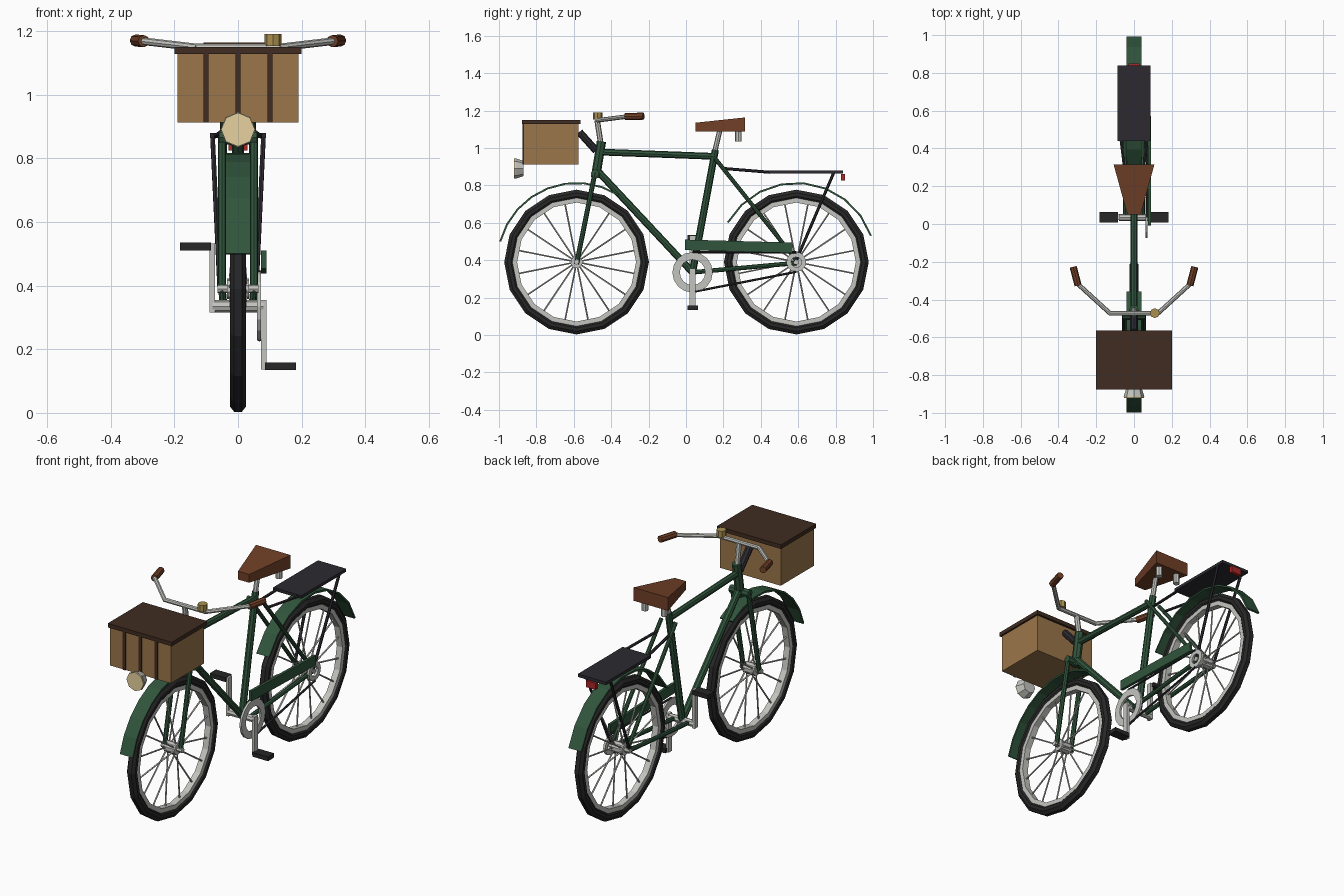
import bpy, bmesh, math
from mathutils import Vector, Matrix

if "Cube" in bpy.data.objects:
    bpy.data.objects.remove(bpy.data.objects["Cube"])


def mat(name, r, g, b):
    m = bpy.data.materials.new(name)
    m.diffuse_color = (r, g, b, 1)
    m.use_nodes = True
    m.node_tree.nodes["Principled BSDF"].inputs["Base Color"].default_value = m.diffuse_color
    return m


GREEN = mat("green_paint", 0.03, 0.09, 0.045)
BLACK = mat("rubber", 0.02, 0.02, 0.02)
DARK = mat("dark_metal", 0.025, 0.023, 0.03)
STEEL = mat("steel", 0.55, 0.55, 0.52)
LEATHER = mat("leather", 0.16, 0.05, 0.02)
WICKER = mat("wicker", 0.33, 0.18, 0.07)
BROWN = mat("dark_wood", 0.05, 0.025, 0.015)
BRASS = mat("brass", 0.4, 0.28, 0.08)
CREAM = mat("lens", 0.8, 0.65, 0.35)
RED = mat("red_lens", 0.4, 0.02, 0.02)


def finish(name, bm, m):
    bmesh.ops.recalc_face_normals(bm, faces=bm.faces)
    me = bpy.data.meshes.new(name)
    bm.to_mesh(me)
    bm.free()
    me.materials.append(m)
    ob = bpy.data.objects.new(name, me)
    bpy.context.collection.objects.link(ob)
    return ob


def add_tube(bm, a, b, r, r2=None, n=8):
    a, b = Vector(a), Vector(b)
    d = b - a
    M = Matrix.Translation((a + b) / 2) @ d.to_track_quat('Z', 'Y').to_matrix().to_4x4()
    bmesh.ops.create_cone(bm, cap_ends=True, segments=n, radius1=r,
                          radius2=r if r2 is None else r2, depth=d.length, matrix=M)


def tube(name, a, b, r, m, r2=None, n=8):
    bm = bmesh.new()
    add_tube(bm, a, b, r, r2, n)
    return finish(name, bm, m)


def pair(name, a, b, r, m, n=8):
    bm = bmesh.new()
    for s in (-1, 1):
        add_tube(bm, (s * a[0], a[1], a[2]), (s * b[0], b[1], b[2]), r, n=n)
    return finish(name, bm, m)


def box(name, lo, hi, m):
    lo, hi = Vector(lo), Vector(hi)
    bm = bmesh.new()
    bmesh.ops.create_cube(bm, size=1, matrix=Matrix.Translation((lo + hi) / 2)
                          @ Matrix.Diagonal((*(hi - lo), 1)))
    return finish(name, bm, m)


def sweep(name, prof, y, z, a0, a1, n, m):
    """Sweep an (x, radius) profile about an axle at (y, z); degrees."""
    bm = bmesh.new()
    full = abs(a1 - a0) >= 360
    rings = []
    for i in range(n if full else n + 1):
        t = math.radians(a0 + (a1 - a0) * i / n)
        rings.append([bm.verts.new((x, y + r * math.cos(t), z + r * math.sin(t))) for x, r in prof])
    k = len(prof)
    for i in range(n):
        p, q = rings[i], rings[(i + 1) % len(rings)]
        for j in range(k):
            bm.faces.new((p[j], p[(j + 1) % k], q[(j + 1) % k], q[j]))
    if not full:
        bm.faces.new(rings[0])
        bm.faces.new(rings[-1])
    return finish(name, bm, m)


def rect(x0, x1, r0, r1):
    return [(x0, r0), (x1, r0), (x1, r1), (x0, r1)]


# wheels and mudguards
AX = 0.39
for side, y, a0, a1 in (("front", -0.585, 165, 58), ("rear", 0.59, 19.5, 150)):
    tyre = [(-0.025, 0.352), (-0.025, 0.37), (-0.012, 0.387), (0.012, 0.387),
            (0.025, 0.37), (0.025, 0.352), (0.014, 0.338), (-0.014, 0.338)]
    sweep(side + "_tyre", tyre, y, AX, 0, 360, 16, BLACK)
    sweep(side + "_rim", rect(-0.018, 0.018, 0.318, 0.345), y, AX, 0, 360, 16, STEEL)
    tube(side + "_hub", (-0.035, y, AX), (0.035, y, AX), 0.032, STEEL, n=10)
    tube(side + "_axle", (-0.065, y, AX), (0.065, y, AX), 0.014, STEEL)
    bm = bmesh.new()
    for i in range(16):
        t = math.radians(11.25 + 22.5 * i)
        c, s = math.cos(t), math.sin(t)
        add_tube(bm, (0.025 * (-1) ** i, y + 0.025 * c, AX + 0.025 * s),
                 (0, y + 0.325 * c, AX + 0.325 * s), 0.0045, n=5)
    finish(side + "_spokes", bm, STEEL)
    sweep(side + "_mudguard", rect(-0.04, 0.04, 0.418, 0.428), y, AX, a0, a1, 8, GREEN)

# frame
BB = (0, 0.035, 0.335)
tube("head_tube", (0, -0.452, 1.035), (0, -0.484, 0.842), 0.025, GREEN)
tube("top_tube", (0, -0.455, 0.978), (0, 0.155, 0.955), 0.018, GREEN)
tube("down_tube", (0, -0.475, 0.88), BB, 0.019, GREEN)
tube("seat_tube", BB, (0, 0.157, 0.99), 0.019, GREEN)
tube("fork_crown", (-0.06, -0.486, 0.865), (0.06, -0.486, 0.865), 0.022, GREEN)
pair("fork_legs", (0.05, -0.486, 0.87), (0.05, -0.585, 0.38), 0.013, GREEN)
pair("seat_stays", (0.045, 0.155, 0.945), (0.05, 0.59, 0.4), 0.011, GREEN)
pair("chain_stays", (0.045, 0.035, 0.335), (0.05, 0.59, 0.385), 0.012, GREEN)
tube("bottom_bracket", (-0.08, *BB[1:]), (0.08, *BB[1:]), 0.019, STEEL)

# drivetrain
sweep("chainring", rect(0.06, 0.072, 0.068, 0.108), BB[1], BB[2], 0, 360, 16, STEEL)
sweep("rear_cog", rect(0.055, 0.068, 0.028, 0.053), 0.59, AX, 0, 360, 12, STEEL)
tube("chain_lower", (0.068, 0.035, 0.23), (0.068, 0.59, 0.338), 0.006, DARK, n=6)
tube("chain_upper", (0.068, 0.035, 0.443), (0.068, 0.59, 0.443), 0.006, DARK, n=6)
guard = box("chain_guard", (0.073, -0.288, -0.028), (0.089, 0.288, 0.028), GREEN)
guard.rotation_euler.x = math.radians(-1.6)
guard.location = (0, 0.282, 0.474)
for side, s in (("left", -1), ("right", 1)):
    ze = BB[2] - s * 0.188
    xs = sorted((s * 0.073, s * 0.09))
    zs = sorted((BB[2] + s * 0.02, ze - s * 0.01))
    box(side + "_crank", (xs[0], 0.02, zs[0]), (xs[1], 0.05, zs[1]), STEEL)
    xs = sorted((s * 0.085, s * 0.182))
    box(side + "_pedal", (xs[0], 0.008, ze - 0.012), (xs[1], 0.063, ze + 0.012), BLACK)

# saddle
tube("seat_post", (0, 0.155, 0.985), (0, 0.182, 1.1), 0.014, STEEL)
bm = bmesh.new()
v = [[bm.verts.new((s * x, y, z)) for s, z in ((-1, 1.088), (1, 1.088), (1, zt), (-1, zt))]
     for x, y, zt in ((0.035, 0.05, 1.135), (0.108, 0.315, 1.163))]
for j in range(4):
    bm.faces.new((v[0][j], v[0][(j + 1) % 4], v[1][(j + 1) % 4], v[1][j]))
bm.faces.new(v[0])
bm.faces.new(v[1])
finish("saddle", bm, LEATHER)
pair("saddle_springs", (0.06, 0.28, 1.035), (0.06, 0.28, 1.1), 0.018, STEEL)

# handlebar
tube("stem", (0, -0.455, 1.02), (0, -0.475, 1.148), 0.015, STEEL)
tube("handlebar_centre", (-0.132, -0.472, 1.148), (0.132, -0.472, 1.148), 0.012, STEEL)
pair("handlebar_arms", (0.128, -0.472, 1.148), (0.3, -0.315, 1.168), 0.012, STEEL)
pair("grips", (0.296, -0.325, 1.168), (0.322, -0.227, 1.17), 0.019, LEATHER)
tube("bell", (0.11, -0.472, 1.153), (0.11, -0.472, 1.19), 0.026, BRASS)

# front box with lid, slats and bracket
box("basket", (-0.19, -0.87, 0.912), (0.19, -0.575, 1.13), WICKER)
box("basket_lid", (-0.2, -0.877, 1.127), (0.2, -0.563, 1.15), BROWN)
for i in (-1, 0, 1):
    box("basket_slat", (0.1 * i - 0.008, -0.875, 0.912), (0.1 * i + 0.008, -0.868, 1.13), BROWN)
tube("basket_bracket", (0, -0.57, 1.085), (0, -0.48, 0.985), 0.02, DARK)

# headlight
tube("headlight", (0, -0.868, 0.89), (0, -0.912, 0.89), 0.04, STEEL, 0.055)
tube("headlight_lens", (0, -0.91, 0.89), (0, -0.92, 0.89), 0.053, CREAM)

# rear rack and tail light
box("rack_platform", (-0.088, 0.44, 0.863), (0.088, 0.84, 0.88), DARK)
pair("rack_front_struts", (0.04, 0.205, 0.89), (0.07, 0.45, 0.87), 0.008, DARK, 6)
pair("rack_stays", (0.08, 0.79, 0.868), (0.058, 0.59, 0.4), 0.008, DARK, 6)
box("tail_light", (-0.03, 0.83, 0.825), (0.03, 0.85, 0.862), RED)
